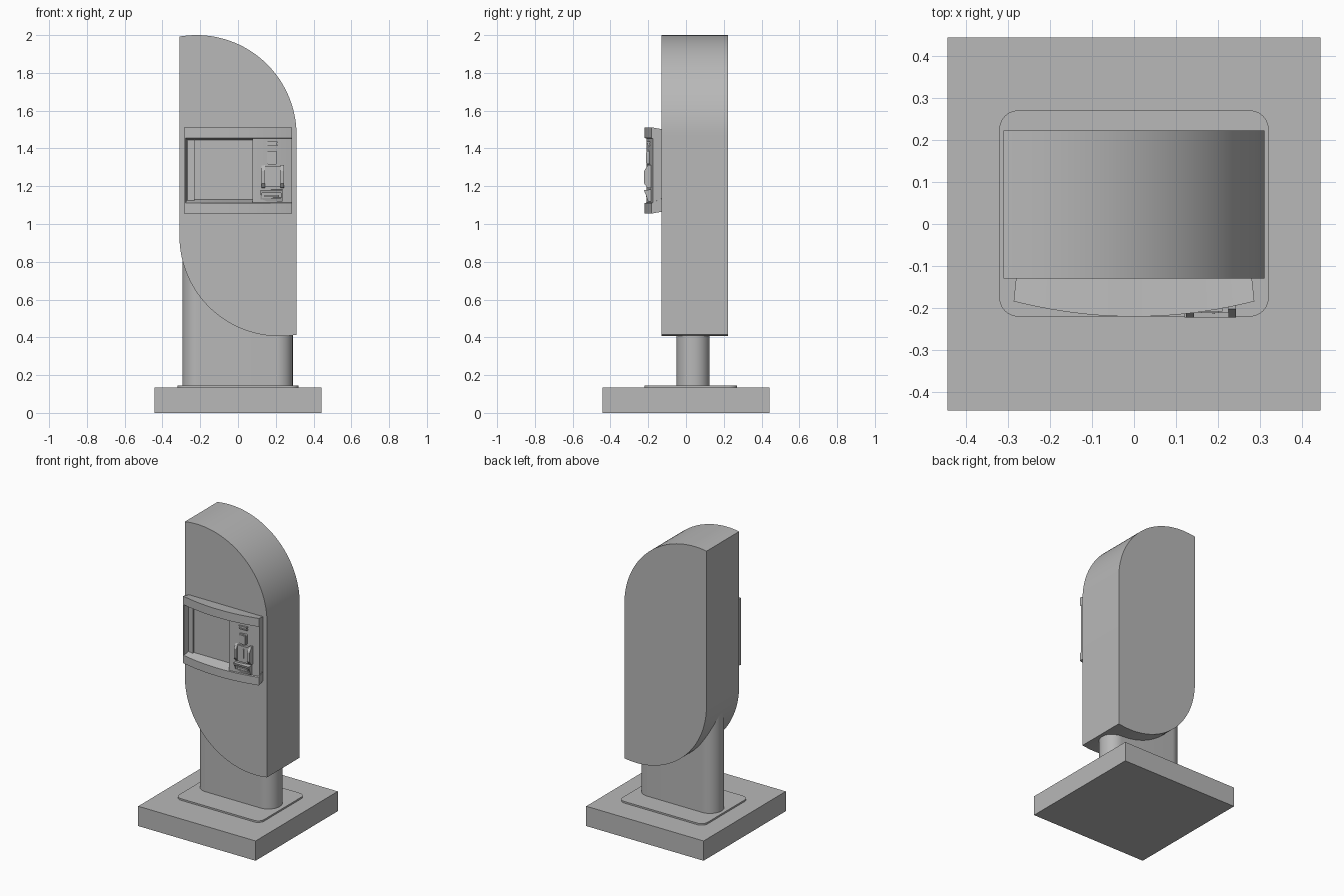
import bpy, bmesh, math

cube = bpy.data.objects.get("Cube")
if cube:
    bpy.data.objects.remove(cube)

grey = bpy.data.materials.new("plain grey")
COLOUR = (0.48, 0.48, 0.48, 1)
grey.use_nodes = True
grey.diffuse_color = COLOUR
grey.node_tree.nodes["Principled BSDF"].inputs["Base Color"].default_value = COLOUR


def finish(name, bm):
    """Turn a bmesh into a shaded object."""
    bmesh.ops.recalc_face_normals(bm, faces=bm.faces[:])
    mesh = bpy.data.meshes.new(name)
    bm.to_mesh(mesh)
    bm.free()
    mesh.materials.append(grey)
    obj = bpy.data.objects.new(name, mesh)
    bpy.context.collection.objects.link(obj)
    bpy.ops.object.select_all(action='DESELECT')
    obj.select_set(True)
    bpy.context.view_layer.objects.active = obj
    bpy.ops.object.shade_smooth_by_angle(angle=math.radians(30))
    return obj


def loft(name, rings):
    """Skin matching rings of points and cap both ends."""
    bm = bmesh.new()
    rows = [[bm.verts.new(p) for p in ring] for ring in rings]
    for a, b in zip(rows, rows[1:]):
        for i in range(len(a)):
            j = (i + 1) % len(a)
            bm.faces.new((a[i], a[j], b[j], b[i]))
    bm.faces.new(rows[0])
    bm.faces.new(rows[-1])
    return finish(name, bm)


def prism(name, outline, axis, lo, hi):
    """Extrude a flat outline along one axis."""
    place = {'x': lambda p, t: (t, p[0], p[1]),
             'y': lambda p, t: (p[0], t, p[1]),
             'z': lambda p, t: (p[0], p[1], t)}[axis]
    return loft(name, [[place(p, t) for p in outline] for t in (lo, hi)])


def box(name, x0, x1, y0, y1, z0, z1):
    return prism(name, [(x0, y0), (x1, y0), (x1, y1), (x0, y1)], 'z', z0, z1)


def arc(cx, cy, r, start, end, steps):
    angles = [math.radians(start + (end - start) * i / steps) for i in range(steps + 1)]
    return [(cx + r * math.cos(a), cy + r * math.sin(a)) for a in angles]


def rounded(x0, x1, y0, y1, r, steps=10):
    corners = [(x1 - r, y1 - r), (x0 + r, y1 - r), (x0 + r, y0 + r), (x1 - r, y0 + r)]
    return [p for i, (cx, cy) in enumerate(corners)
            for p in arc(cx, cy, r, 90 * i, 90 * i + 90, steps)]


def front_y(x):
    """Bowed front of the terminal."""
    return -0.22 + 0.036 * (x / 0.285) ** 2


def bowed(name, x0, x1, front, back, back_y, inset=0.0, steps=20):
    """Slab with a bowed front; front and back are (low, high) heights."""
    rings = []
    for i in range(steps + 1):
        x = x0 + (x1 - x0) * i / steps
        y = front_y(x) + inset
        rings.append([(x, y, front[0]), (x, y, front[1]),
                      (x * 0.98, back_y, back[1]), (x * 0.98, back_y, back[0])])
    return loft(name, rings)


# Base, trim plate and post
box("base_slab", -0.443, 0.443, -0.443, 0.443, 0, 0.135)
prism("base_plate", rounded(-0.32, 0.32, -0.22, 0.27, 0.045), 'z', 0.13, 0.146)
prism("post", rounded(-0.295, 0.29, -0.05, 0.125, 0.086, 14), 'z', 0.14, 0.9)

# Cabinet: quarter curve at the top, repeated half a turn round at the bottom
MID = 1.203
upper = arc(-0.22, 1.47, 0.53, 0, 99.8, 40)
lower = [(-x, 2 * MID - z) for x, z in upper]
prism("cabinet", upper + lower, 'y', -0.13, 0.222)

# Terminal housing with recessed screen
box("terminal_back", -0.279, 0.279, -0.145, -0.125, 1.065, 1.5)
bowed("terminal_top_band", -0.286, 0.286, (1.455, 1.512), (1.44, 1.502), -0.128)
bowed("terminal_bottom_band", -0.286, 0.286, (1.055, 1.11), (1.065, 1.135), -0.128)
prism("terminal_left_wall", [(-0.286, -0.184), (-0.28, -0.128), (-0.265, -0.128), (-0.278, -0.184)],
      'z', 1.09, 1.47)
prism("screen_left_trim", [(-0.272, -0.14), (-0.23, -0.14), (-0.23, -0.156), (-0.268, -0.15)],
      'z', 1.12, 1.45)
box("screen", -0.225, 0.08, -0.15, -0.14, 1.13, 1.445)

# Control console
bowed("console", 0.077, 0.284, (1.1, 1.465), (1.1, 1.465), -0.128, 0.009)

# Upper slot with two lips
for part, z in (("lower", 1.414), ("upper", 1.43)):
    box("slot_lip_" + part, 0.148, 0.21, -0.208, -0.185, z, z + 0.008)
box("slot_mouth", 0.154, 0.204, -0.203, -0.185, 1.42, 1.432)

# Contactless reader
prism("reader_pad", rounded(0.153, 0.207, 1.316, 1.386, 0.008, 4), 'y', -0.208, -0.185)
box("reader_face", 0.159, 0.201, -0.212, -0.207, 1.324, 1.378)

# Card reader: centre block, flared cheeks and a slit plate
cheek = [(-0.185, 1.19), (-0.205, 1.192), (-0.222, 1.215), (-0.222, 1.28), (-0.202, 1.312), (-0.185, 1.312)]
prism("card_reader_left_cheek", cheek, 'x', 0.225, 0.243)
prism("card_reader_right_cheek", cheek, 'x', 0.124, 0.142)
box("card_reader_block", 0.142, 0.225, -0.21, -0.185, 1.195, 1.305)
box("card_slit", 0.187, 0.192, -0.214, -0.209, 1.225, 1.287)

# Receipt tray: hood, side walls and sloping floor
prism("tray_hood", [(-0.185, 1.182), (-0.222, 1.18), (-0.218, 1.165), (-0.185, 1.165)], 'x', 0.12, 0.236)
side = [(-0.185, 1.182), (-0.222, 1.18), (-0.2, 1.118), (-0.185, 1.118)]
for part, x in (("left", 0.228), ("right", 0.12)):
    prism("tray_wall_" + part, side, 'x', x, x + 0.008)
prism("tray_floor", [(-0.185, 1.14), (-0.206, 1.138), (-0.2, 1.118), (-0.185, 1.118)], 'x', 0.128, 0.228)
box("tray_tongue", 0.14, 0.216, -0.212, -0.185, 1.142, 1.154)
